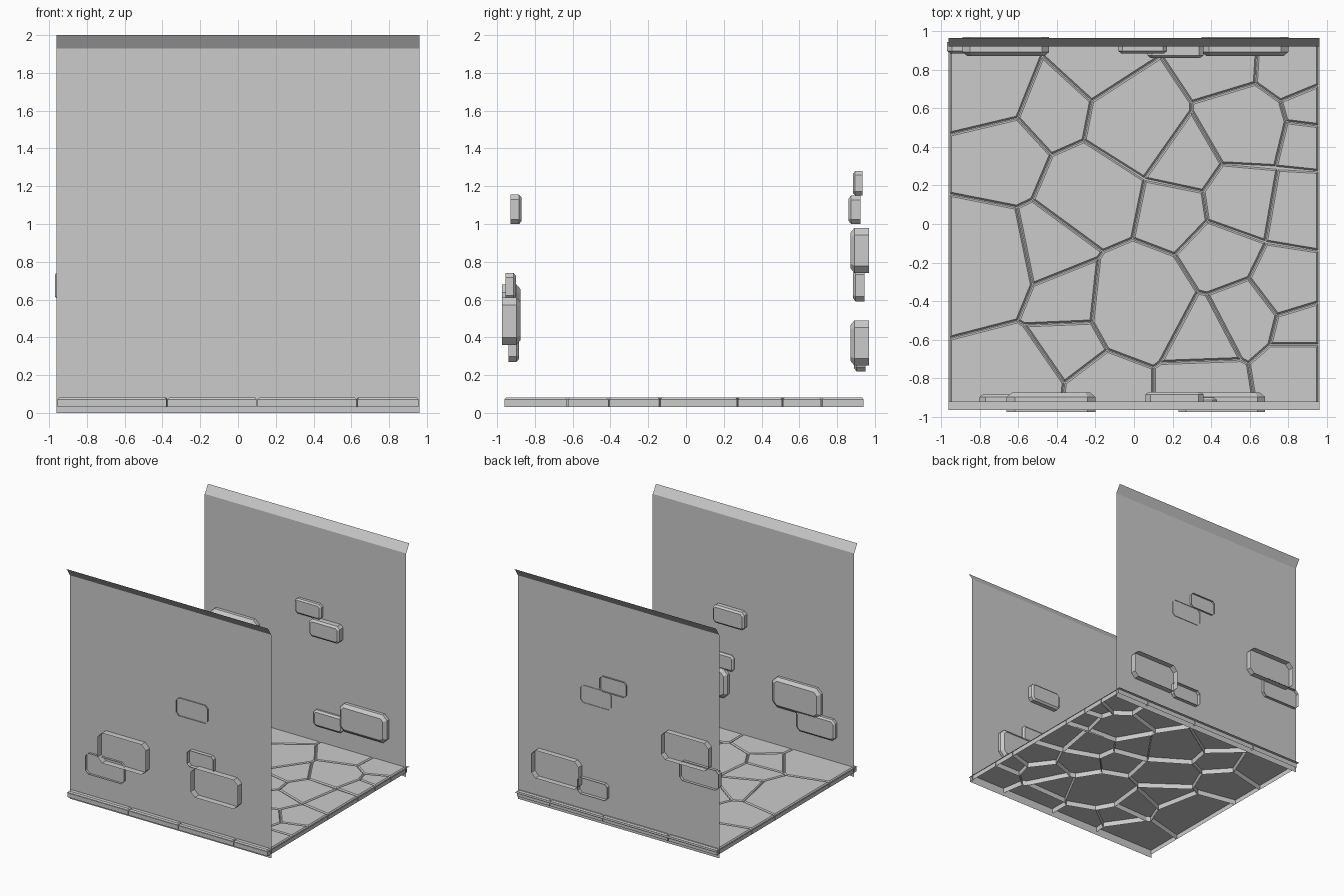
import bpy, bmesh
from math import pi
from mathutils import Matrix, Vector

if "Cube" in bpy.data.objects:
    bpy.data.objects.remove(bpy.data.objects["Cube"])

HALF = 0.962      # half length of the corridor
SPREAD = 0.965    # outer edge of floor and wall lips


def finish(name, bm):
    mesh = bpy.data.meshes.new(name)
    bm.to_mesh(mesh)
    bm.free()
    obj = bpy.data.objects.new(name, mesh)
    bpy.context.collection.objects.link(obj)
    return obj


def strip(name, profile):
    """Sheet made by sweeping a (y, z) profile along x."""
    bm = bmesh.new()
    rows = [[bm.verts.new((x, y, z)) for x in (-HALF, HALF)] for y, z in profile]
    for a, b in zip(rows, rows[1:]):
        bm.faces.new((a[0], a[1], b[1], b[0]))
    return finish(name, bm)


def stone(bm, outline, base, shoulder, top, inset, matrix=Matrix()):
    """Open-backed stone: straight sides, chamfered rim and a flat face."""
    before = set(bm.verts)
    low = [bm.verts.new((x, y, base)) for x, y in outline]
    high = [bm.verts.new((x, y, shoulder)) for x, y in outline]
    n = len(outline)
    for i in range(n):
        j = (i + 1) % n
        bm.faces.new((low[i], low[j], high[j], high[i]))
    cap = bm.faces.new(high)
    bm.normal_update()
    bmesh.ops.inset_region(bm, faces=[cap], thickness=inset,
                           use_boundary=True, use_even_offset=True)
    for v in cap.verts:
        v.co.z = top
    bmesh.ops.transform(bm, matrix=matrix, verts=[v for v in bm.verts if v not in before])


def clip(poly, normal, limit):
    """Keep the part of a convex polygon where p . normal <= limit."""
    out = []
    for a, b in zip(poly, poly[1:] + poly[:1]):
        da, db = a.dot(normal) - limit, b.dot(normal) - limit
        if da <= 0:
            out.append(a)
        if da * db < 0:
            out.append(a.lerp(b, da / (da - db)))
    return out


# Walls: plain sheets with the top lip leaning outward
for name, s in (("front_wall", -1), ("back_wall", 1)):
    pts = [(s * 0.92, 0), (s * 0.92, 1.93), (s * SPREAD, 2)]
    strip(name, pts if s > 0 else pts[::-1])

# Mortar sheet under the paving
strip("floor_base", [(-SPREAD, 0.07), (SPREAD, 0.07)])

# Paving: irregular slabs grown around circles (x, y, radius)
slabs = [
    (-.76, .74, .20), (-.41, .60, .14), (-.20, .83, .14), (.48, .84, .14),
    (.80, .82, .15), (0, .52, .21), (-.67, .36, .14), (-.78, -.20, .23),
    (-.44, -.13, .13), (-.22, .17, .20), (-.34, -.38, .12), (.03, -.42, .23),
    (-.33, -.62, .09), (-.62, -.82, .18), (-.14, -.87, .13), (.36, -.87, .16),
    (.35, -.59, .12), (.58, -.47, .12), (.46, -.15, .12), (.22, .08, .10),
    (.27, .33, .13), (.58, .51, .19), (.56, .13, .16), (.85, .08, .14),
    (.87, .44, .08), (.89, .60, .08), (.79, -.31, .13), (.86, -.54, .08),
    (.86, -.79, .16),
]
bm = bmesh.new()
for x, y, r in slabs:
    c = Vector((x, y))
    cell = [Vector(p) for p in ((-.955, -.96), (.955, -.96), (.955, .94), (-.955, .94))]
    for ox, oy, orad in slabs:
        d = Vector((ox, oy)) - c
        if d.length > 0:
            reach = (d.length_squared + r * r - orad * orad) / (2 * d.length)
            n = d.normalized()
            cell = clip(cell, n, c.dot(n) + reach - 0.003)
    # drop slivers so that every slab keeps clean corners
    cell = [p for i, p in enumerate(cell) if (p - cell[i - 1]).length > 0.03]
    stone(bm, cell, 0.03, 0.072, 0.082, 0.008)
finish("paving_slabs", bm)

# Wall bricks: x from, x to, z from, z to, outer y, inner y
front_bricks = [
    (.06, .36, 1.00, 1.155, .93, .87), (-.66, -.20, .42, .68, .975, .875),
    (-.80, -.43, .27, .45, .94, .885), (.18, .43, .60, .74, .955, .90),
    (.23, .68, .36, .61, .975, .875),
]
back_bricks = [
    (.35, .80, .25, .49, .97, .87), (.09, .37, .22, .36, .95, .89),
    (-.89, -.44, .74, .98, .97, .87), (-.97, -.60, .59, .76, .945, .885),
    (-.08, .17, 1.15, 1.28, .935, .885), (.07, .36, 1.00, 1.15, .925, .86),
]
upright = Matrix.Rotation(pi / 2, 4, 'X')
for name, bricks, s in (("front_wall_bricks", front_bricks, -1),
                        ("back_wall_bricks", back_bricks, 1)):
    bm = bmesh.new()
    turn = upright if s > 0 else Matrix.Rotation(pi, 4, 'Z') @ upright
    for x0, x1, z0, z1, outer, inner in bricks:
        cx, cz = s * (x0 + x1) / 2, (z0 + z1) / 2
        w, h = (x1 - x0) / 2, (z1 - z0) / 2
        k = 0.32 * h
        outline = [(cx + u, cz + v) for u, v in (
            (w - k, -h), (w, k - h), (w, h - k), (w - k, h),
            (k - w, h), (-w, h - k), (-w, k - h), (k - w, -h))]
        rim = 0.22 * (outer - inner)
        stone(bm, outline, -outer, -inner - rim, -inner, rim * 1.2, turn)
    finish(name, bm)
